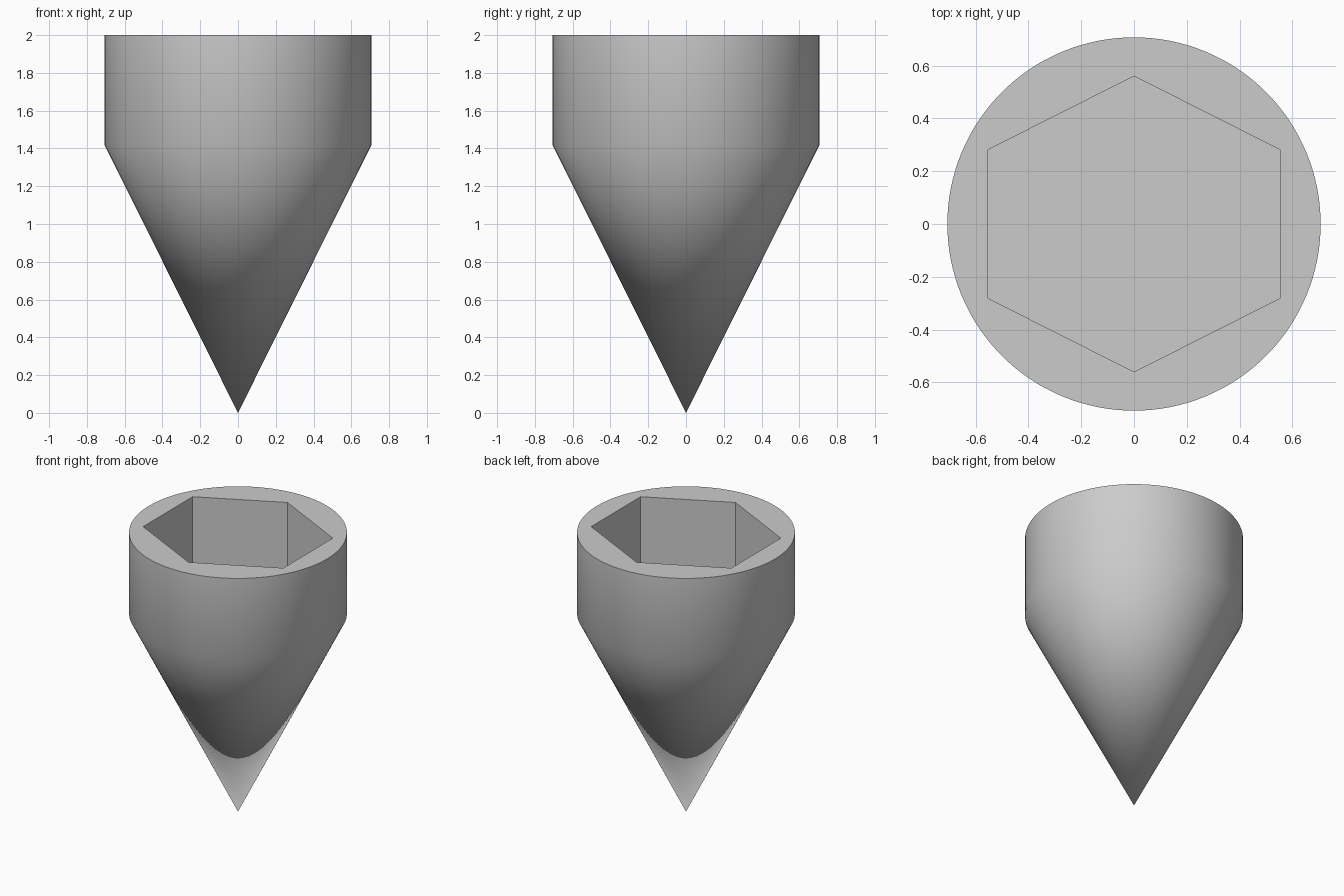
import bpy, bmesh, math

cube = bpy.data.objects.get("Cube")
if cube:
    bpy.data.objects.remove(cube, do_unlink=True)

RADIUS, HEIGHT, SHOULDER, FLOOR = 0.707, 2.0, 1.42, 1.42
SEGMENTS = 128
HEX_X, HEX_Y = 0.641, 0.56

grey = bpy.data.materials.new("plain_grey")
grey.use_nodes = True
colour = (0.6, 0.6, 0.6, 1)
grey.diffuse_color = colour
grey.node_tree.nodes["Principled BSDF"].inputs["Base Color"].default_value = colour

bm = bmesh.new()


def ring(count, rx, ry, z, start=0.0):
    """Closed loop of vertices on an ellipse."""
    angles = [start + math.tau * i / count for i in range(count)]
    return [bm.verts.new((rx * math.cos(a), ry * math.sin(a), z)) for a in angles]


def bridge(low, high):
    """Quads between two loops."""
    n = len(low)
    for i in range(n):
        j = (i + 1) % n
        bm.faces.new((low[i], low[j], high[j], high[i]))


# Cone point and straight cylindrical wall
tip = bm.verts.new((0, 0, 0))
shoulder = ring(SEGMENTS, RADIUS, RADIUS, SHOULDER)
rim = ring(SEGMENTS, RADIUS, RADIUS, HEIGHT)
for i in range(SEGMENTS):
    bm.faces.new((tip, shoulder[(i + 1) % SEGMENTS], shoulder[i]))
bridge(shoulder, rim)

# Hexagonal socket with a flat floor
socket_floor = ring(6, HEX_X, HEX_Y, FLOOR, math.pi / 6)
socket_rim = ring(6, HEX_X, HEX_Y, HEIGHT, math.pi / 6)
bridge(socket_rim, socket_floor)
bm.faces.new(socket_floor)

# Flat top between the round rim and the socket
open_edges = [e for e in bm.edges if e.is_boundary]
bmesh.ops.triangle_fill(bm, edges=open_edges, use_beauty=True, normal=(0, 0, 1))
bmesh.ops.recalc_face_normals(bm, faces=bm.faces)

mesh = bpy.data.meshes.new("pointed_socket")
bm.to_mesh(mesh)
bm.free()
mesh.materials.append(grey)
body = bpy.data.objects.new("pointed_socket", mesh)
bpy.context.collection.objects.link(body)

bpy.ops.object.select_all(action="DESELECT")
body.select_set(True)
bpy.context.view_layer.objects.active = body
bpy.ops.object.shade_smooth_by_angle(angle=math.radians(30))
